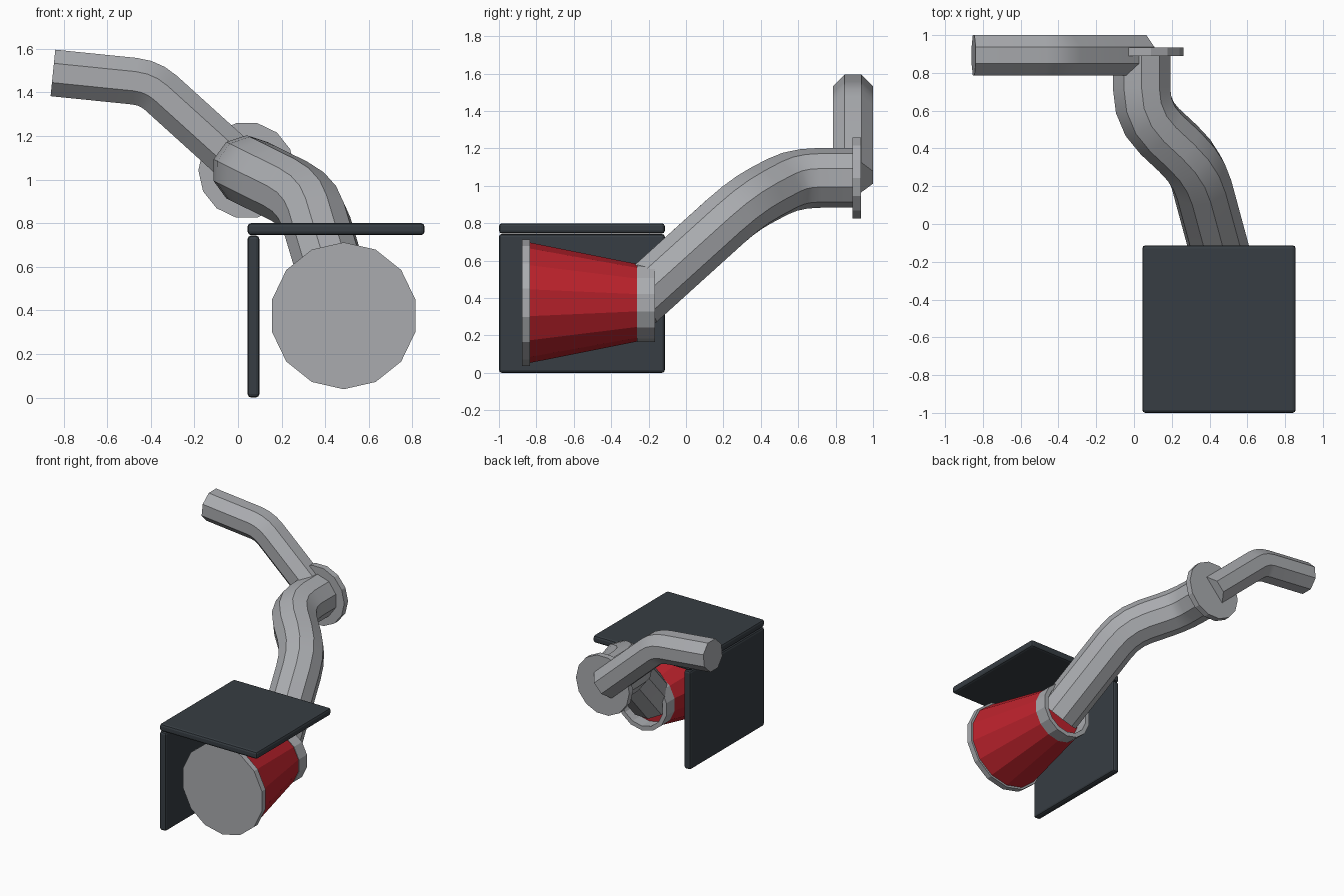
import bpy, bmesh, math
from mathutils import Vector

if "Cube" in bpy.data.objects:
    bpy.data.objects.remove(bpy.data.objects["Cube"])


def material(name, rgb):
    m = bpy.data.materials.new(name)
    m.diffuse_color = (*rgb, 1)
    m.use_nodes = True
    m.node_tree.nodes["Principled BSDF"].inputs["Base Color"].default_value = m.diffuse_color
    return m


GREY = material("metal grey", (0.40, 0.41, 0.43))
RED = material("filter red", (0.50, 0.016, 0.025))
DARK = material("dark shield", (0.038, 0.047, 0.056))


def finish(name, bm, mat, smooth=False):
    bmesh.ops.recalc_face_normals(bm, faces=bm.faces)
    me = bpy.data.meshes.new(name)
    bm.to_mesh(me)
    bm.free()
    me.materials.append(mat)
    ob = bpy.data.objects.new(name, me)
    bpy.context.collection.objects.link(ob)
    if smooth:
        bpy.ops.object.select_all(action='DESELECT')
        ob.select_set(True)
        bpy.context.view_layer.objects.active = ob
        bpy.ops.object.shade_smooth_by_angle(angle=math.radians(30))
    return ob


def skin(bm, rings, closed=False):
    """Join rings of vertices with quads; cap the ends or close the loop."""
    n = len(rings[0])
    pairs = list(zip(rings, rings[1:]))
    if closed:
        pairs.append((rings[-1], rings[0]))
    for a, b in pairs:
        for i in range(n):
            j = (i + 1) % n
            bm.faces.new((a[i], a[j], b[j], b[i]))
    if not closed:
        bm.faces.new(rings[0])
        bm.faces.new(rings[-1])


def lathe(name, cx, cz, profile, mat, sides=14, turn=0.0, closed=False):
    """Turn (y, radius) points around an axis running along y."""
    bm = bmesh.new()
    rings = []
    for y, r in profile:
        ring = []
        for i in range(sides):
            a = 2 * math.pi * (i + turn) / sides
            ring.append(bm.verts.new((cx + r * math.sin(a), y, cz + r * math.cos(a))))
        rings.append(ring)
    skin(bm, rings, closed)
    return finish(name, bm, mat)


def pipe(name, pts, radius, sides, trim, steps, turn, mat):
    """Sweep a polygon along a path with rounded corners."""
    pts = [Vector(p) for p in pts]
    path = [(pts[0], (pts[1] - pts[0]).normalized())]
    for a, p, b in zip(pts, pts[1:], pts[2:]):
        d0, d1 = (p - a).normalized(), (b - p).normalized()
        s, e = p - d0 * trim, p + d1 * trim
        for k in range(steps + 1):
            t = k / steps
            pos = s * (1 - t) ** 2 + p * 2 * t * (1 - t) + e * t * t
            path.append((pos, d0.lerp(d1, t).normalized()))
    path.append((pts[-1], (pts[-1] - pts[-2]).normalized()))
    bm = bmesh.new()
    tan = path[0][1]
    up = Vector((0, 0, 1))
    up = (up - tan * up.dot(tan)).normalized()
    rings = []
    for pos, d in path:
        up = tan.rotation_difference(d) @ up
        tan = d
        side = d.cross(up)
        ring = []
        for i in range(sides):
            a = 2 * math.pi * (i + turn) / sides
            ring.append(bm.verts.new(pos + radius * (up * math.cos(a) + side * math.sin(a))))
        rings.append(ring)
    skin(bm, rings)
    return finish(name, bm, mat, smooth=True)


def panel(name, lo, hi):
    """Box between two corners with bevelled edges."""
    lo, hi = Vector(lo), Vector(hi)
    bm = bmesh.new()
    bmesh.ops.create_cube(bm, size=1)
    for v in bm.verts:
        v.co = Vector(((lo + hi) / 2)[k] + v.co[k] * (hi - lo)[k] for k in range(3))
    bmesh.ops.bevel(bm, geom=bm.edges[:], offset=0.016, segments=2,
                    profile=0.5, affect='EDGES')
    return finish(name, bm, DARK)


# Heat shield: top and side panels
panel("shield_top", (0.044, -1.0, 0.745), (0.856, -0.113, 0.80))
panel("shield_side", (0.044, -1.0, 0.0), (0.098, -0.113, 0.743))

# Conical filter with end plate and hollow rear collar
CX, CZ = 0.485, 0.375
lathe("filter_end_plate", CX, CZ, [(-0.878, 0.337), (-0.835, 0.337)], GREY)
lathe("filter_cone", CX, CZ, [(-0.836, 0.322), (-0.26, 0.207)], RED)
lathe("filter_collar", CX, CZ,
      [(-0.263, 0.211), (-0.166, 0.211), (-0.166, 0.178), (-0.263, 0.178)], GREY, closed=True)

# Main intake pipe, swept from the flange down into the filter
pipe("intake_pipe",
     [(0.04, 0.90, 1.043), (0.04, 0.58, 1.043), (0.33, 0.31, 0.90), (0.486, -0.265, 0.38)],
     0.16, 10, 0.14, 3, 0, GREY)

# Flange disc and upper outlet pipe
lathe("flange_disc", 0.04, 1.042, [(0.89, 0.222), (0.935, 0.222)], GREY, turn=0.5)
pipe("outlet_pipe", [(0.036, 0.893, 1.045), (-0.405, 0.893, 1.444), (-0.849, 0.893, 1.489)],
     0.116, 8, 0.07, 3, 0.5, GREY)
